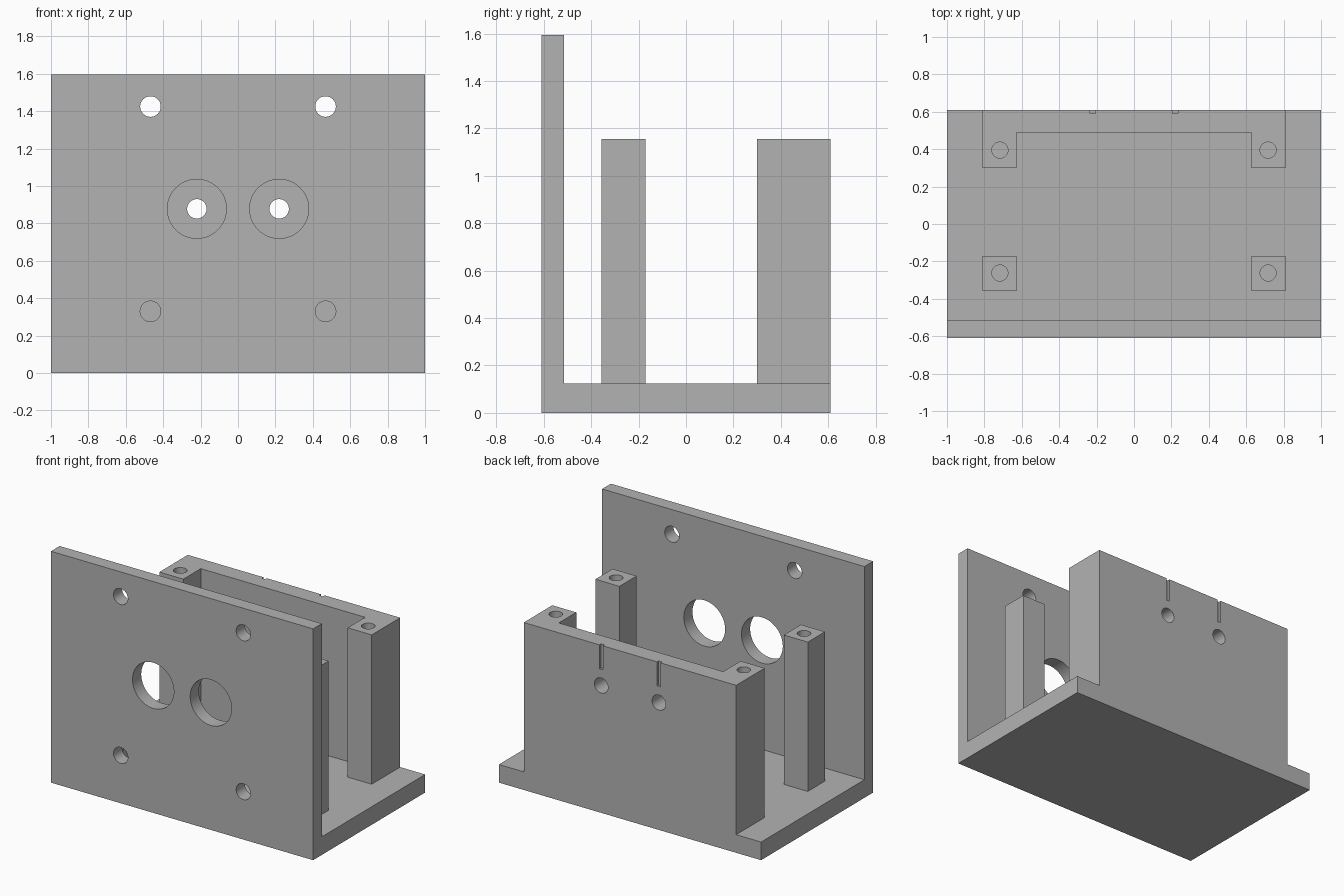
import bpy, bmesh, math
from mathutils import Matrix, Vector

if "Cube" in bpy.data.objects:
    bpy.data.objects.remove(bpy.data.objects["Cube"])

grey = bpy.data.materials.new("plain grey")
grey.diffuse_color = (0.45, 0.45, 0.45, 1)
grey.use_nodes = True
grey.node_tree.nodes["Principled BSDF"].inputs["Base Color"].default_value = grey.diffuse_color


def make_object(name, bm):
    bmesh.ops.recalc_face_normals(bm, faces=bm.faces)
    mesh = bpy.data.meshes.new(name)
    bm.to_mesh(mesh)
    bm.free()
    mesh.materials.append(grey)
    obj = bpy.data.objects.new(name, mesh)
    bpy.context.collection.objects.link(obj)
    return obj


def extrude(name, points, vector):
    """Prism from a closed 3D outline."""
    bm = bmesh.new()
    face = bm.faces.new([bm.verts.new(p) for p in points])
    new = bmesh.ops.extrude_face_region(bm, geom=[face])["geom"]
    verts = [v for v in new if isinstance(v, bmesh.types.BMVert)]
    bmesh.ops.translate(bm, verts=verts, vec=Vector(vector))
    return make_object(name, bm)


def add_box(bm, lo, hi):
    lo, hi = Vector(lo), Vector(hi)
    m = Matrix.Translation((lo + hi) / 2) @ Matrix.Diagonal((*(hi - lo), 1))
    bmesh.ops.create_cube(bm, size=1, matrix=m)


def add_drill(bm, centre, radius, length, axis):
    rot = Matrix.Rotation(math.pi / 2, 4, 'X') if axis == 'Y' else Matrix()
    bmesh.ops.create_cone(bm, cap_ends=True, segments=48, radius1=radius, radius2=radius,
                          depth=length, matrix=Matrix.Translation(centre) @ rot)


def cut(obj, bm):
    """Subtract the cutter, then remove it; round hole walls shade smooth."""
    cutter = make_object("hole_cutter", bm)
    cutter.hide_render = True
    mod = obj.modifiers.new("holes", 'BOOLEAN')
    mod.object, mod.operation, mod.solver = cutter, 'DIFFERENCE', 'EXACT'
    bpy.ops.object.select_all(action='DESELECT')
    bpy.context.view_layer.objects.active = obj
    obj.select_set(True)
    bpy.ops.object.modifier_apply(modifier=mod.name)
    bpy.data.objects.remove(cutter)
    bpy.ops.object.shade_smooth_by_angle(angle=math.radians(30))


BASE, TOP, PLATE, BACK = 0.125, 1.155, 1.595, 0.61

# Base and front plate: one L profile along x
profile = [(-BACK, 0), (BACK, 0), (BACK, BASE), (-0.515, BASE), (-0.515, PLATE), (-BACK, PLATE)]
bracket = extrude("base_and_front_plate", [(-1, y, z) for y, z in profile], (2, 0, 0))
bm = bmesh.new()
for s in (-1, 1):
    add_drill(bm, (s * 0.22, -0.56, 0.878), 0.158, 0.3, 'Y')
    for z in (0.33, 1.425):
        add_drill(bm, (s * 0.468, -0.56, z), 0.055, 0.3, 'Y')
cut(bracket, bm)

# Back wall with its two corner posts: one U profile going up
half = [(0.81, BACK), (0.81, 0.30), (0.627, 0.30), (0.627, 0.49)]
outline = half + [(-x, y) for x, y in reversed(half)]
wall = extrude("back_wall", [(x, y, BASE) for x, y in outline], (0, 0, TOP - BASE))
bm = bmesh.new()
for s in (-1, 1):
    add_drill(bm, (s * 0.22, 0.55, 0.878), 0.052, 0.4, 'Y')
    add_box(bm, (s * 0.22 - 0.014, 0.592, 0.99), (s * 0.22 + 0.014, 0.7, 1.3))
    add_drill(bm, (s * 0.717, 0.395, TOP), 0.043, 0.8, 'Z')
cut(wall, bm)

# Two free-standing front posts
for side, s in (("left", -1), ("right", 1)):
    bm = bmesh.new()
    xs = sorted((s * 0.627, s * 0.81))
    add_box(bm, (xs[0], -0.357, BASE), (xs[1], -0.17, TOP))
    post = make_object("front_post_" + side, bm)
    bm = bmesh.new()
    add_drill(bm, (s * 0.717, -0.262, TOP), 0.043, 0.8, 'Z')
    cut(post, bm)
